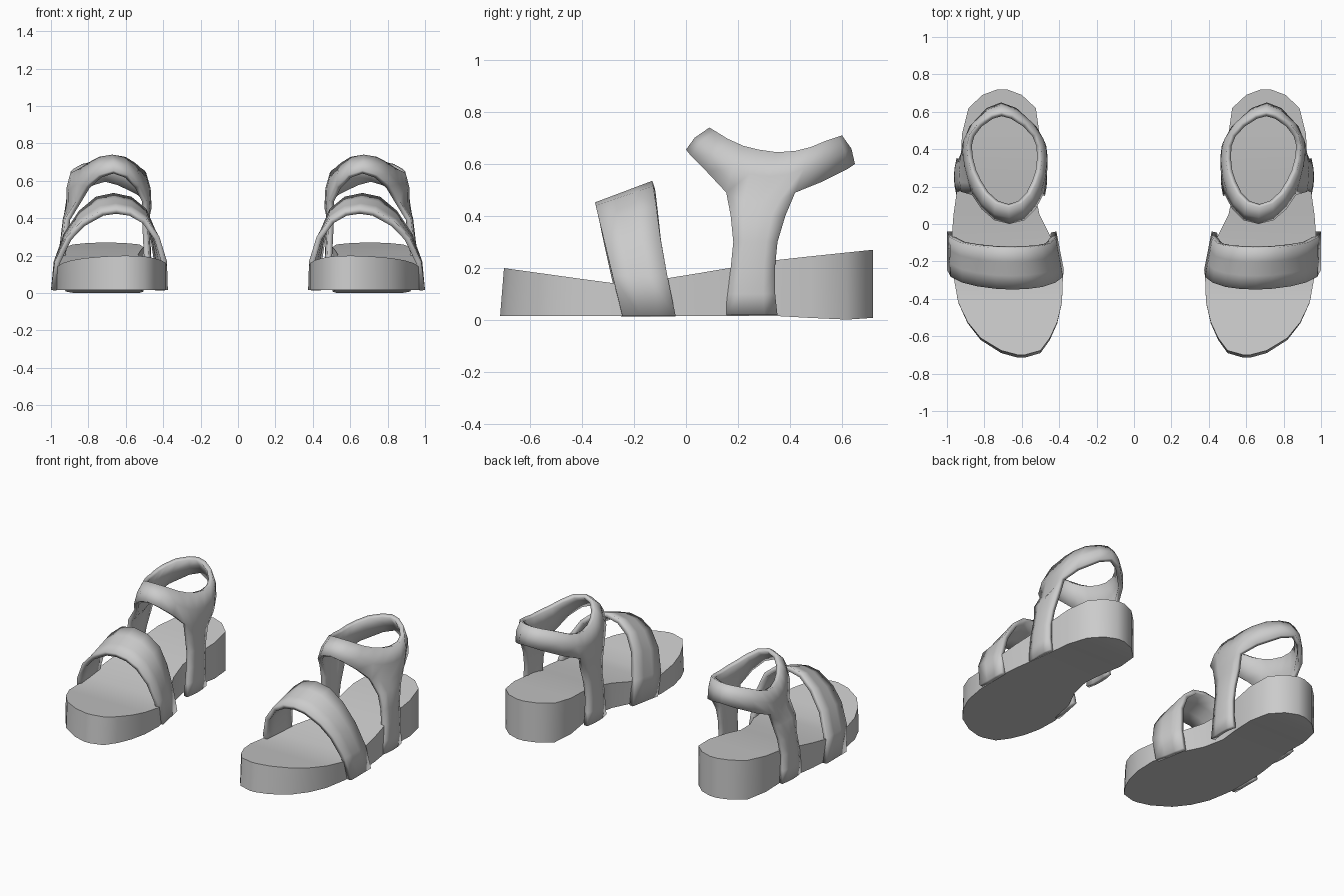
import bpy
import bmesh
from mathutils import Vector

if "Cube" in bpy.data.objects:
    bpy.data.objects.remove(bpy.data.objects["Cube"], do_unlink=True)

grey = bpy.data.materials.new("light grey")
grey.use_nodes = True
COLOUR = (0.6, 0.6, 0.6, 1)
grey.diffuse_color = COLOUR
grey.node_tree.nodes["Principled BSDF"].inputs["Base Color"].default_value = COLOUR


def lerp(points, t):
    """Piecewise linear lookup in a list of (key, value)."""
    for (a, u), (b, v) in zip(points, points[1:]):
        if t <= b:
            return u + (v - u) * max(0, (t - a) / (b - a))
    return points[-1][1]


def finish(name, bm, thickness=0):
    """Turn a left-shoe mesh into a mirrored pair."""
    mesh = bpy.data.meshes.new(name)
    bm.to_mesh(mesh)
    bm.free()
    obj = bpy.data.objects.new(name, mesh)
    bpy.context.collection.objects.link(obj)
    mesh.materials.append(grey)
    bpy.ops.object.select_all(action="DESELECT")
    obj.select_set(True)
    bpy.context.view_layer.objects.active = obj
    bpy.ops.object.shade_smooth_by_angle(angle=0.7)
    if thickness:
        solid = obj.modifiers.new("thickness", "SOLIDIFY")
        solid.thickness = thickness
        solid.offset = -1
        bpy.ops.object.modifier_move_to_index(modifier="thickness", index=0)
    mirror = obj.modifiers.new("pair", "MIRROR")
    mirror.use_mirror_merge = False
    bpy.ops.object.modifier_move_to_index(modifier="pair", index=1 if thickness else 0)
    return obj


def skin(bm, lower, upper):
    """Quads between two rows of vertices."""
    for i in range(len(lower) - 1):
        bm.faces.new((lower[i], lower[i + 1], upper[i + 1], upper[i]))


# Sole: cross-sections (y, inner x, outer x) from toe to heel
SECTIONS = [(-.715, .585, .62), (-.69, .5, .71), (-.62, .45, .82), (-.53, .41, .89),
            (-.42, .385, .94), (-.28, .38, .965), (-.18, .405, .975), (-.08, .44, .975),
            (.05, .505, .965), (.19, .535, .945), (.33, .52, .925), (.48, .505, .92),
            (.62, .525, .885), (.69, .6, .81), (.72, .68, .73)]
TOP = [(-.72, .2), (-.27, .14), (-.07, .16), (.17, .2), (.34, .23), (.72, .27)]
BOTTOM = [(-.72, .016), (.35, .016), (.6, 0), (.72, .008)]
bm = bmesh.new()
rows = []
for y, inner, outer in SECTIONS:
    top_y = y + .015 * max(0, -y - .4) / .32
    rows.append([bm.verts.new(c) for c in (
        (inner, y, lerp(BOTTOM, y)), (outer, y, lerp(BOTTOM, y)),
        (outer, top_y, lerp(TOP, y)), (inner, top_y, lerp(TOP, y)))])
for a, b in zip(rows, rows[1:]):
    skin(bm, a + a[:1], b + b[:1])
bm.faces.new(rows[0])
bm.faces.new(rows[-1])
bmesh.ops.recalc_face_normals(bm, faces=bm.faces)
finish("sole", bm)

# Toe strap: arch drawn by its front and back edges (x, z)
FRONT = [(.375, .016), (.38, .17), (.42, .3), (.49, .395), (.57, .44), (.65, .452),
         (.73, .44), (.84, .38), (.917, .3), (.98, .17), (1, .016)]
BACK = [(.415, .016), (.42, .17), (.445, .34), (.49, .45), (.57, .515), (.665, .535),
        (.76, .515), (.85, .44), (.93, .32), (.985, .17), (1, .016)]
BACK_Y = [(.016, -.04), (.16, -.07), (.38, -.11), (.46, -.117), (.535, -.13)]
bm = bmesh.new()
rows = []
for step in range(4):
    t = step / 3
    row = []
    for (fx, fz), (bx, bz) in zip(FRONT, BACK):
        front = Vector((fx, -.245 - .105 * (fz - .016) / .435, fz))
        back = Vector((bx, lerp(BACK_Y, bz), bz))
        row.append(bm.verts.new(front.lerp(back, t)))
    rows.append(row)
for a, b in zip(rows, rows[1:]):
    skin(bm, a, b)
finish("toe_strap", bm, .03)

# Ankle strap: half loop of (y, z, half width) for the lower and upper edges
LOWER = [(0, .655, 0), (.02, .63, .08), (.08, .57, .145), (.155, .49, .19),
         (.22, .46, .21), (.29, .45, .222), (.36, .46, .228), (.42, .49, .225),
         (.52, .53, .18), (.62, .58, .08), (.65, .6, 0)]
UPPER = [(.09, .74, 0), (.11, .728, .07), (.16, .697, .125), (.22, .67, .16),
         (.28, .655, .185), (.35, .645, .198), (.42, .65, .2), (.48, .665, .18),
         (.54, .69, .13), (.585, .705, .06), (.6, .71, 0)]


def loop(half):
    """Full ring, counter-clockwise from the front."""
    ring = [(1, p) for p in half] + [(-1, p) for p in half[-2:0:-1]]
    return [Vector((.665 + .07 * y + side * w, y, z)) for side, (y, z, w) in ring]


bm = bmesh.new()
low, high = loop(LOWER), loop(UPPER)
middle = []
for a, b in zip(low, high):
    out = Vector((a.x - .69, a.y - .33, .1)).normalized()
    middle.append((a + b) / 2 + out * .012)
rings = [[bm.verts.new(p) for p in ring] for ring in (low, middle, high)]
for a, b in zip(rings, rings[1:]):
    skin(bm, a + a[:1], b + b[:1])

# Ankle strap legs: rows of (z, front y, back y, inner x, outer x)
LEGS = [(.4, .172, .382, .48, .93), (.3, .182, .352, .475, .942), (.2, .172, .342, .47, .955),
        (.1, .16, .343, .47, .957), (.018, .15, .352, .47, .955)]
for first, outer_side in ((3, True), (13, False)):
    above = rings[0][first:first + 5]
    for z, y0, y1, inner, outer in LEGS:
        row = []
        for k in range(5):
            t = k / 4 if outer_side else 1 - k / 4
            bulge = .012 * (1 - (2 * t - 1) ** 2) - .006
            x = outer + bulge if outer_side else inner - bulge
            row.append(bm.verts.new((x, y0 + (y1 - y0) * t, z)))
        skin(bm, row, above)
        above = row
finish("ankle_strap", bm, .028)
